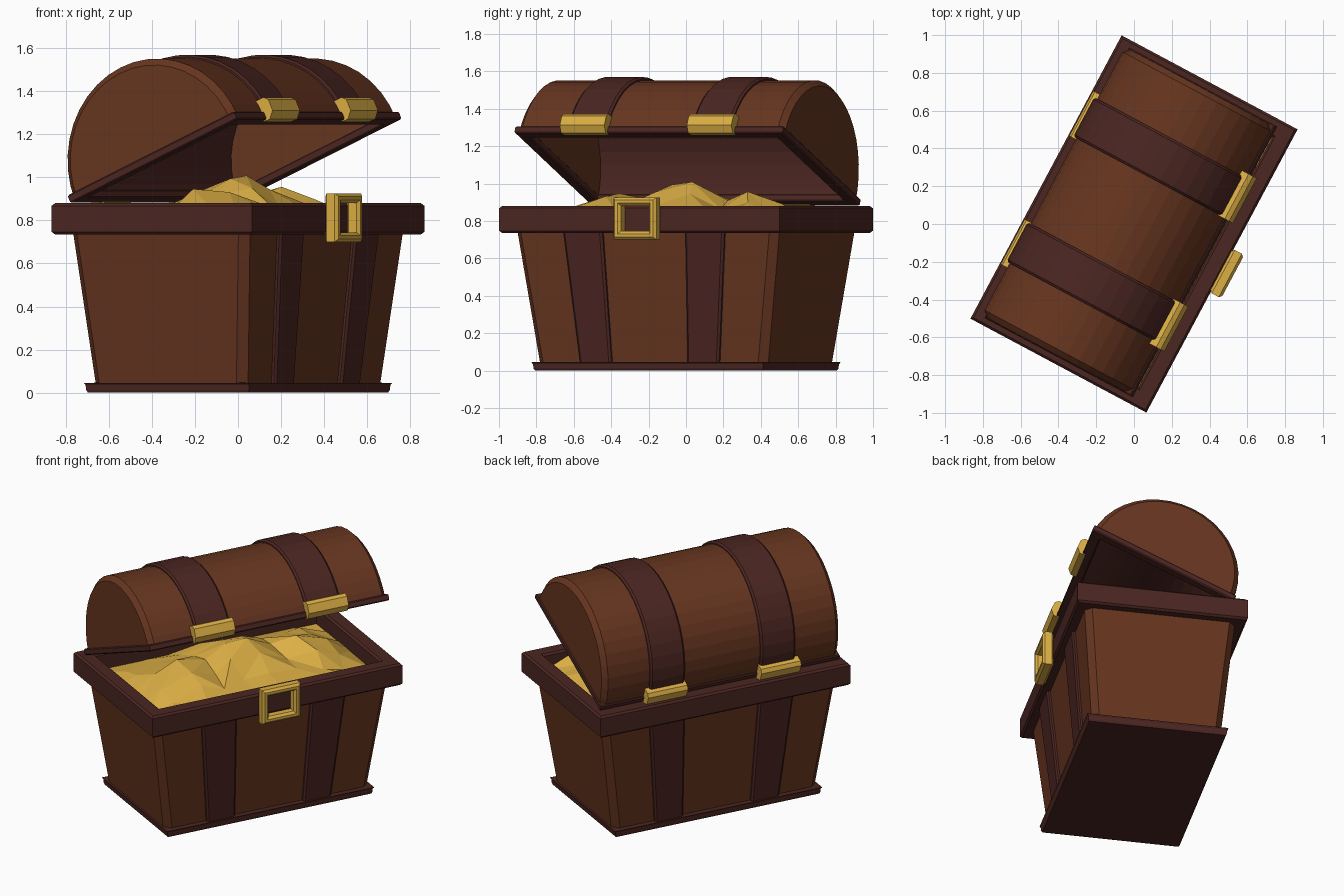
import bpy, bmesh, random
from math import sin, cos, pi, radians, exp
from mathutils import Matrix, Vector

if "Cube" in bpy.data.objects:
    bpy.data.objects.remove(bpy.data.objects["Cube"])

random.seed(4)


def mat(name, col):
    m = bpy.data.materials.new(name)
    m.diffuse_color = (*col, 1)
    m.use_nodes = True
    m.node_tree.nodes["Principled BSDF"].inputs["Base Color"].default_value = m.diffuse_color
    return m


WOOD = mat("brown_wood", (0.135, 0.036, 0.014))
TRIM = mat("dark_red_wood", (0.070, 0.019, 0.015))
GOLD = mat("gold", (0.72, 0.43, 0.06))

# whole chest is turned in plan; the lid is also tipped open
CHEST = Matrix.Rotation(radians(61.9), 4, 'Z')
LID = CHEST @ Matrix.Translation((0, 0.012, 1.08)) @ Matrix.Rotation(radians(-24), 4, 'X')


def finish(bm, name, mats, matrix=CHEST):
    bmesh.ops.remove_doubles(bm, verts=bm.verts, dist=1e-5)
    bmesh.ops.recalc_face_normals(bm, faces=bm.faces)
    me = bpy.data.meshes.new(name)
    bm.to_mesh(me)
    bm.free()
    me.transform(matrix)
    for m in mats:
        me.materials.append(m)
    ob = bpy.data.objects.new(name, me)
    bpy.context.collection.objects.link(ob)
    return ob


def loft(rings, closed=False):
    """Skin rings of points; close into a loop or cap both ends."""
    bm = bmesh.new()
    vs = [[bm.verts.new(p) for p in r] for r in rings]
    n = len(vs[0])
    for a, b in zip(vs, vs[1:] + ([vs[0]] if closed else [])):
        for i in range(n):
            j = (i + 1) % n
            bm.faces.new((a[i], a[j], b[j], b[i]))
    if not closed:
        bm.faces.new(vs[0])
        bm.faces.new(vs[-1])
    return bm


def rect(x, y, z, c=0):
    if not c:
        return [(-x, -y, z), (x, -y, z), (x, y, z), (-x, y, z)]
    return [(-x + c, -y, z), (x - c, -y, z), (x, -y + c, z), (x, y - c, z),
            (x - c, y, z), (-x + c, y, z), (-x, y - c, z), (-x, -y + c, z)]


def frame(name, x, y, w, z0, z1, b, m, matrix=CHEST):
    """Rectangular frame of width w with bevelled edges b."""
    sec = [(0, z0 + b), (0, z1 - b), (b, z1), (w - b, z1),
           (w, z1 - b), (w, z0 + b), (w - b, z0), (b, z0)]
    return finish(loft([rect(x - d, y - d, z) for d, z in sec], True), name, [m], matrix)


def arch(section, cx=0, seg=20):
    """Half-turn sweep of an (x, radius) section about the x axis."""
    return loft([[(cx + x, -r * cos(pi * i / seg), r * sin(pi * i / seg))
                  for x, r in section] for i in range(seg + 1)])


# base plinth and tapered body
finish(loft([rect(.69, .422, 0), rect(.695, .428, .01), rect(.698, .43, .035),
             rect(.705, .437, .045), rect(.68, .39, .046)]), "base_plinth", [TRIM])
finish(loft([rect(.69, .40, .03, .04), rect(.794, .466, .745, .04)]), "body", [WOOD])
frame("rim", .85, .528, .1, .735, .88, .012, TRIM)

# tapered straps on front and back of the body
for side, sname in ((-1, "front"), (1, "back")):
    for s, n in ((-1, "left"), (1, "right")):
        rings = []
        for z, yb, cx, w in ((.03, .40, .325, .095), (.745, .466, .37, .118)):
            rings.append([(s * cx - w, side * (yb - .02), z), (s * cx + w, side * (yb - .02), z),
                          (s * cx + w, side * (yb + .012), z), (s * cx + w - .012, side * (yb + .022), z),
                          (s * cx - w + .012, side * (yb + .022), z), (s * cx - w, side * (yb + .012), z)])
        finish(loft(rings), f"{sname}_strap_{n}", [TRIM])

# hollow barrel lid
R, r = .472, .425
bm = arch([(-.75, 0), (-.75, r), (.75, r), (.75, 0), (.805, 0),
           (.805, R - .03), (.775, R), (-.775, R), (-.805, R - .03), (-.805, 0)])
bm.faces.ensure_lookup_table()
for f in bm.faces:
    c = f.calc_center_median()
    if abs(c.x) < .1 and Vector((c.y, c.z)).length < .45:
        f.material_index = 1
finish(bm, "lid", [WOOD, TRIM], LID)
frame("lid_lip", .812, .48, .065, -.005, .035, .006, TRIM, LID)

# lid straps with gold clasps at both ends
for s, n in ((-1, "left"), (1, "right")):
    w = .118
    finish(arch([(-w, R - .02), (-w, R + .008), (-w + .012, R + .018),
                 (w - .012, R + .018), (w, R + .008), (w, R - .02)], s * .375),
           f"lid_strap_{n}", [TRIM], LID)
    for side, sname in ((1, "front"), (-1, "back")):
        prof = [(-.46, -.01), (-.495, -.012), (-.525, .02), (-.525, .075), (-.505, .095), (-.46, .095)]
        finish(loft([[(s * .385 + e, side * y, z) for y, z in prof] for e in (-.135, .135)]),
               f"{sname}_clasp_{n}", [GOLD], LID)

# square lock frame
frame("lock_frame", .13, .113, .045, -.035, .035, .014, GOLD,
      CHEST @ Matrix.Translation((0, -.557, .813)) @ Matrix.Rotation(pi / 2, 4, 'X'))

# faceted heap of gold
bumps = [(0, .0, .21, .28, .30), (-.42, -.08, .14, .20, .25), (.42, -.02, .14, .2, .25)]
bm = bmesh.new()
NX, NY = 9, 6
grid = []
for i in range(NX + 1):
    row = []
    for j in range(NY + 1):
        u, v = i / NX * 2 - 1, j / NY * 2 - 1
        edge = abs(u) == 1 or abs(v) == 1
        x, y = u * .76, v * .44
        z = .80 + max(h * exp(-((x - cx) / sx) ** 2 - ((y - cy) / sy) ** 2)
                      for cx, cy, h, sx, sy in bumps)
        if edge:
            z = .84 if v == -1 and abs(u) < .8 else .77
        else:
            x += random.uniform(-.04, .04)
            y += random.uniform(-.035, .035)
            z += random.uniform(-.01, .025)
        row.append(bm.verts.new((x, y, z)))
    grid.append(row)
for i in range(NX):
    for j in range(NY):
        a, b, c, d = grid[i][j], grid[i + 1][j], grid[i + 1][j + 1], grid[i][j + 1]
        tris = ((a, b, c), (a, c, d)) if random.random() < .5 else ((a, b, d), (b, c, d))
        for t in tris:
            bm.faces.new(t)
finish(bm, "gold_heap", [GOLD])
